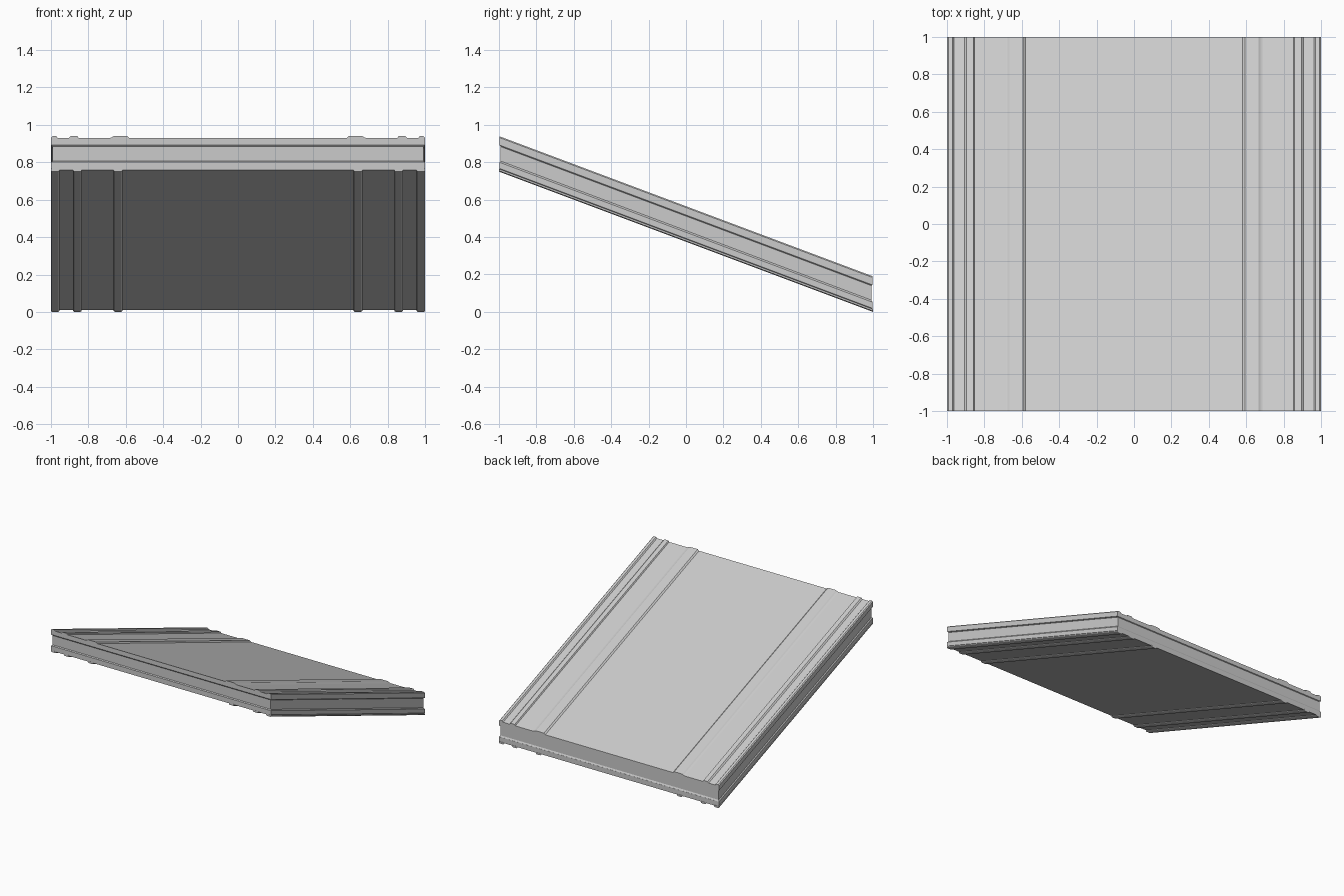
import bpy
import bmesh

SLOPE = 0.375   # drop per unit towards the back
FRONT_Z = 0.75  # underside height at the front edge

cube = bpy.data.objects.get("Cube")
if cube:
    bpy.data.objects.remove(cube, do_unlink=True)

grey = bpy.data.materials.new("light grey")
grey.use_nodes = True
colour = (0.6, 0.6, 0.6, 1)
grey.diffuse_color = colour
grey.node_tree.nodes["Principled BSDF"].inputs["Base Color"].default_value = colour


def loft(name, rings):
    """Skin matching closed rings, cap both ends, and tilt the result by shearing."""
    bm = bmesh.new()
    loops = [[bm.verts.new((x, y, FRONT_Z + h - SLOPE * (y + 1))) for x, y, h in ring]
             for ring in rings]
    n = len(loops[0])
    for a, b in zip(loops, loops[1:]):
        for i in range(n):
            j = (i + 1) % n
            bm.faces.new((a[i], a[j], b[j], b[i]))
    bm.faces.new(loops[0])
    bm.faces.new(loops[-1])
    bmesh.ops.recalc_face_normals(bm, faces=bm.faces)
    mesh = bpy.data.meshes.new(name)
    bm.to_mesh(mesh)
    bm.free()
    mesh.materials.append(grey)
    obj = bpy.data.objects.new(name, mesh)
    bpy.context.collection.objects.link(obj)
    return obj


def extrude(name, profile, half_depth):
    """Run an (x, height) profile from front to back."""
    return loft(name, [[(x, y, h) for x, h in profile] for y in (-half_depth, half_depth)])


def mirrored(half):
    """Complete a right-hand half profile across the centre line."""
    return half + [(-x, h) for x, h in reversed(half)]


# Upper plate with three raised ribs along each side
upper_half = [
    (0.58, 0.18), (0.592, 0.19), (0.665, 0.19), (0.675, 0.184), (0.688, 0.18),
    (0.852, 0.18), (0.858, 0.19), (0.895, 0.19), (0.905, 0.18),
    (0.963, 0.18), (0.971, 0.19), (0.992, 0.19), (0.999, 0.183), (0.999, 0.143),
]
extrude("upper_plate", mirrored(upper_half), 0.998)

# Recessed core forming the groove around all four sides
core = []
for half, h in ((0.998, 0.05), (0.991, 0.06), (0.991, 0.137), (0.998, 0.144)):
    core.append([(-half, -half, h), (half, -half, h), (half, half, h), (-half, half, h)])
loft("grooved_core", core)

# Lower plate
lower_half = [(0.99, 0.01), (0.999, 0.018), (0.999, 0.051)]
extrude("lower_plate", mirrored(lower_half), 0.998)

# Runners under the lower plate
for side, label in ((1, "left"), (-1, "right")):
    for place, inner, outer in (("inner", 0.618, 0.664), ("middle", 0.835, 0.881),
                                ("outer", 0.955, 1.0)):
        runner = [(inner, 0.014), (inner, 0.005), (inner + 0.007, 0),
                  (outer - 0.007, 0), (outer, 0.005), (outer, 0.014)]
        extrude(f"{label}_{place}_runner", [(side * x, h) for x, h in runner], 1.0)
